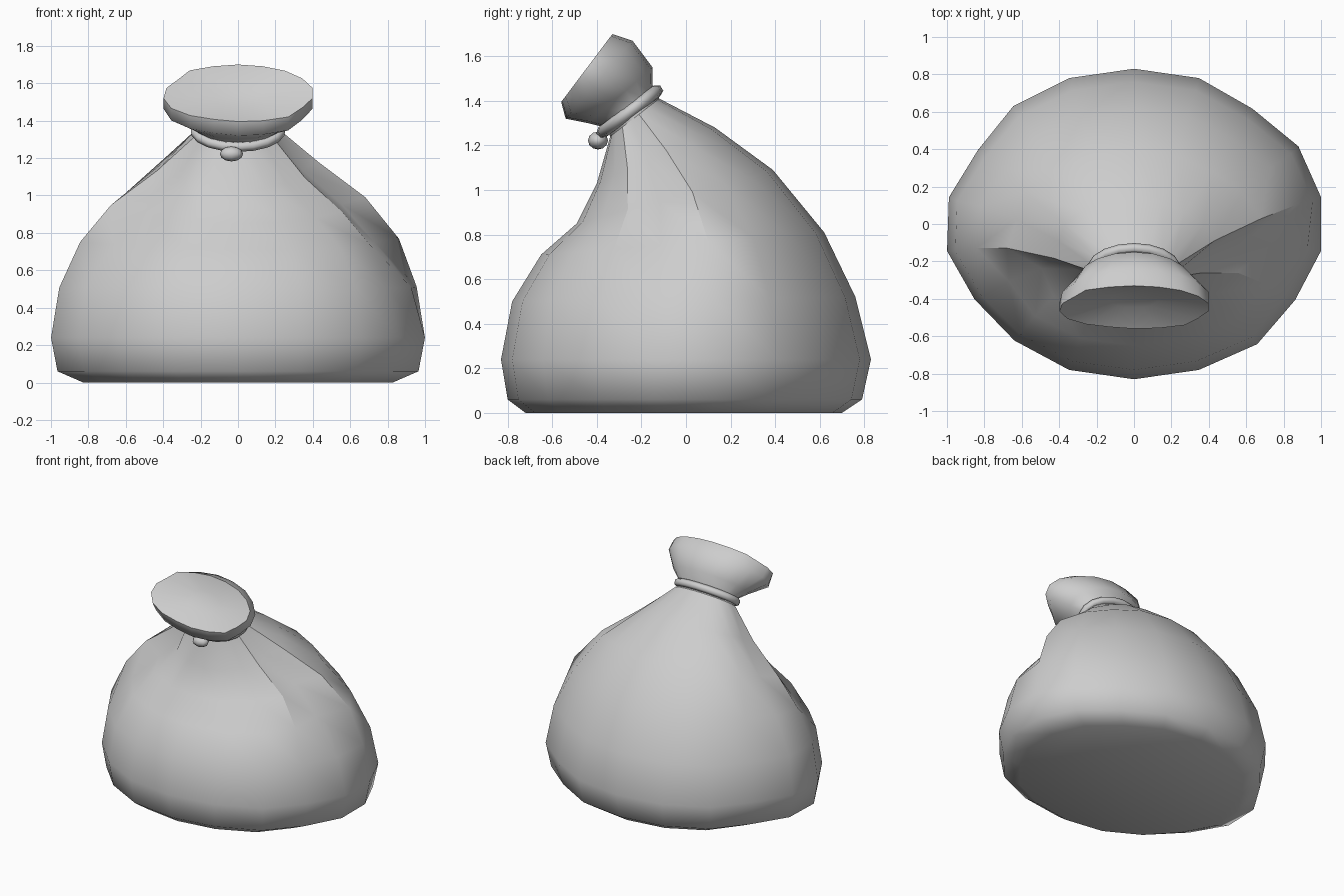
import bpy, bmesh
from math import sin, cos, pi

if "Cube" in bpy.data.objects:
    bpy.data.objects.remove(bpy.data.objects["Cube"], do_unlink=True)

SIDES = 18

cloth = bpy.data.materials.new("light grey cloth")
cloth.use_nodes = True
cloth.diffuse_color = (0.61, 0.61, 0.61, 1)
cloth.node_tree.nodes["Principled BSDF"].inputs["Base Color"].default_value = (0.61, 0.61, 0.61, 1)


def ring_point(front, back, rx, a, scale=1.0):
    """Point on a tilted ellipse running through a front and a back (y, z) point."""
    c = cos(a) * scale
    y = (front[0] + back[0]) / 2 + (back[0] - front[0]) / 2 * c
    z = (front[1] + back[1]) / 2 + (back[1] - front[1]) / 2 * c
    return [rx * sin(a) * scale, y, z]


def loft(name, rings, shape, sharp, closed_ring):
    """Skin the rings; shape scales points, sharp picks hard edges, one ring is filled."""
    bm = bmesh.new()
    loops = []
    for r, (front, back, rx) in enumerate(rings):
        loops.append([bm.verts.new(ring_point(front, back, rx, 2 * pi * k / SIDES, shape(r, k)))
                      for k in range(SIDES)])
    for lo, hi in zip(loops, loops[1:]):
        for k in range(SIDES):
            n = (k + 1) % SIDES
            bm.faces.new((lo[k], lo[n], hi[n], hi[k]))
    bm.faces.new(loops[closed_ring])
    bmesh.ops.recalc_face_normals(bm, faces=bm.faces)
    for f in bm.faces:
        f.smooth = True
    for r, loop in enumerate(loops):
        for k in range(SIDES):
            if sharp(r, k, "around"):
                bm.edges.get((loop[k], loop[(k + 1) % SIDES])).smooth = False
            if r + 1 < len(loops) and sharp(r, k, "up"):
                bm.edges.get((loop[k], loops[r + 1][k])).smooth = False
    mesh = bpy.data.meshes.new(name)
    bm.to_mesh(mesh)
    bm.free()
    mesh.materials.append(cloth)
    obj = bpy.data.objects.new(name, mesh)
    bpy.context.collection.objects.link(obj)


# Sack body: front (y, z), back (y, z), half width
body_rings = [
    ((-0.72, 0.0), (0.70, 0.0), 0.84),
    ((-0.80, 0.06), (0.79, 0.06), 0.98),
    ((-0.83, 0.24), (0.83, 0.24), 1.015),
    ((-0.78, 0.50), (0.76, 0.52), 0.97),
    ((-0.65, 0.71), (0.62, 0.81), 0.84),
    ((-0.49, 0.85), (0.39, 1.09), 0.67),
    ((-0.40, 1.03), (0.13, 1.28), 0.43),
    ((-0.34, 1.24), (-0.12, 1.41), 0.24),
]

# Slightly uneven outline low down, by position round the sack
UNEVEN = {2: 0.97, 6: 0.98, 7: 1.01, 11: 0.98, 12: 0.97, 14: 0.99, 15: 0.95, 16: 0.99}

# Folds: a ridge on each side with a tucked strip in front of it, by ring
CREASES = (4, 6, 13)
FOLDS = {
    3: {5: 0.97, 6: 0.96},
    4: {4: 1.04, 5: 0.88, 6: 0.97, 12: 0.92, 13: 1.02},
    5: {2: 0.98, 4: 1.03, 5: 0.84, 6: 0.96, 7: 0.96, 12: 0.85, 13: 1.03, 14: 0.95},
    6: {2: 0.98, 4: 1.02, 5: 0.81, 6: 0.96, 7: 0.92, 12: 0.82, 13: 1.02, 14: 0.95},
}


def body_shape(r, k):
    fallback = UNEVEN.get(k, 1.0) if r < 5 else 1.0
    return FOLDS.get(r, {}).get(k, fallback)


loft("sack_body", body_rings, body_shape,
     lambda r, k, way: way == "up" and k in CREASES and r in (4, 5, 6), 0)

# Gathered mouth above the tie, closed by a shallow dished top
mouth_rings = [
    ((-0.34, 1.24), (-0.12, 1.41), 0.235),
    ((-0.36, 1.28), (-0.15, 1.47), 0.23),
    ((-0.44, 1.30), (-0.15, 1.55), 0.30),
    ((-0.54, 1.32), (-0.24, 1.67), 0.385),
    ((-0.56, 1.395), (-0.33, 1.70), 0.385),
    ((-0.45, 1.47), (-0.36, 1.59), 0.13),
]

# Ragged lip
LIP = {2: 1.02, 3: 1.03, 4: 1.05, 5: 1.05, 6: 1.03, 7: 1.09, 8: 1.03, 10: 0.98,
       11: 1.03, 12: 1.07, 13: 1.05, 14: 1.01, 15: 0.96, 16: 1.04}


def mouth_shape(r, k):
    return LIP.get(k, 1.0) if r in (3, 4) else 1.0


loft("sack_mouth", mouth_rings, mouth_shape,
     lambda r, k, way: way == "around" and r == 4, -1)

# Rope tied round the neck
curve = bpy.data.curves.new("neck_rope", "CURVE")
curve.dimensions = "3D"
curve.bevel_depth = 0.028
curve.bevel_resolution = 1
spline = curve.splines.new("POLY")
spline.points.add(SIDES - 1)
for k, point in enumerate(spline.points):
    point.co = (*ring_point((-0.375, 1.26), (-0.13, 1.445), 0.23, 2 * pi * k / SIDES), 1)
spline.use_cyclic_u = True
curve.materials.append(cloth)
rope = bpy.data.objects.new("neck_rope", curve)
bpy.context.collection.objects.link(rope)

# Knot at the front of the rope
bpy.ops.mesh.primitive_uv_sphere_add(segments=8, ring_count=6, radius=1, location=(-0.035, -0.395, 1.222))
knot = bpy.context.object
knot.name = "rope_knot"
knot.scale = (0.062, 0.045, 0.04)
knot.data.materials.append(cloth)
bpy.ops.object.shade_smooth()
